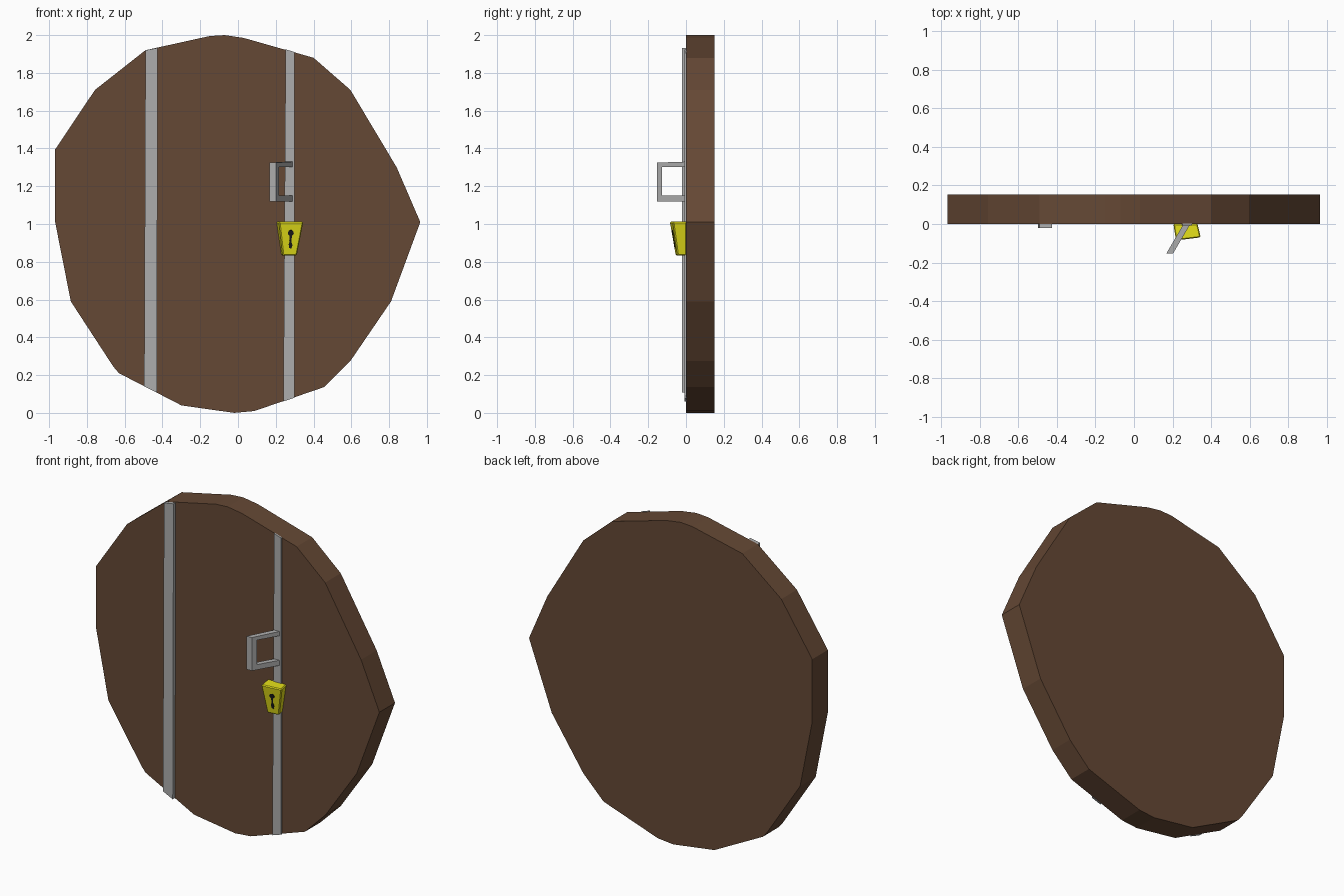
import bpy, bmesh, math
from mathutils import Vector

if "Cube" in bpy.data.objects:
    bpy.data.objects.remove(bpy.data.objects["Cube"])


def material(name, rgb):
    m = bpy.data.materials.new(name)
    m.diffuse_color = (*rgb, 1)
    m.use_nodes = True
    m.node_tree.nodes["Principled BSDF"].inputs["Base Color"].default_value = m.diffuse_color
    return m


wood = material("dark wood", (0.13, 0.065, 0.035))
metal = material("grey metal", (0.42, 0.42, 0.42))
brass = material("yellow brass", (0.8, 0.76, 0.01))
black = material("black", (0.01, 0.01, 0.01))


def loft(name, back, front, mat, bevel=0.0):
    """Closed solid between two matching point loops."""
    bm = bmesh.new()
    a = [bm.verts.new(p) for p in back]
    b = [bm.verts.new(p) for p in front]
    n = len(a)
    bm.faces.new(a)
    bm.faces.new(b[::-1])
    for i in range(n):
        j = (i + 1) % n
        bm.faces.new((a[i], b[i], b[j], a[j]))
    bmesh.ops.recalc_face_normals(bm, faces=bm.faces[:])
    if bevel:
        bmesh.ops.bevel(bm, geom=bm.edges[:], offset=bevel, segments=1,
                        profile=0.5, affect='EDGES')
    me = bpy.data.meshes.new(name)
    bm.to_mesh(me)
    bm.free()
    me.materials.append(mat)
    ob = bpy.data.objects.new(name, me)
    bpy.context.collection.objects.link(ob)
    return ob


def slab(name, outline, y0, y1, mat):
    return loft(name, [(x, y1, z) for x, z in outline],
                [(x, y0, z) for x, z in outline], mat)


# Irregular round door
slab("door_panel", [
    (-0.49, 1.92), (-0.15, 1.995), (-0.07, 2.0), (0.03, 1.985), (0.40, 1.88),
    (0.595, 1.71), (0.84, 1.30), (0.965, 1.01), (0.81, 0.59), (0.595, 0.275),
    (0.457, 0.137), (0.087, 0.01), (-0.02, 0.0), (-0.30, 0.04), (-0.63, 0.21),
    (-0.66, 0.245), (-0.885, 0.59), (-0.968, 1.01), (-0.968, 1.395),
    (-0.757, 1.71)], 0.0, 0.152, wood)

# Vertical metal straps
slab("left_strap", [(-0.49, 1.92), (-0.425, 1.932), (-0.43, 0.108),
                    (-0.497, 0.14)], -0.022, 0.002, metal)
slab("right_strap", [(0.252, 1.925), (0.30, 1.91), (0.30, 0.08),
                     (0.24, 0.06)], -0.008, 0.002, metal)

# Slanted C-shaped handle: profile in y-z, sheared sideways as it comes forward
profile = [(0, 1.33), (-0.154, 1.325), (-0.154, 1.12), (0, 1.12),
           (0, 1.152), (-0.127, 1.152), (-0.127, 1.303), (0, 1.303)]


def sheared(x):
    return [(x + 0.585 * y, y, z) for y, z in profile]


loft("handle", sheared(0.257), sheared(0.292), metal)

# Tapered padlock body, turned slightly
back_face = [(0.203, 0.002, 1.012), (0.33, 0.002, 1.012),
             (0.303, 0.002, 0.833), (0.23, 0.002, 0.833)]
front_face = [(0.217, -0.086, 1.012), (0.347, -0.07, 1.012),
              (0.312, -0.045, 0.833), (0.237, -0.055, 0.833)]
loft("padlock", back_face, front_face, brass, bevel=0.006)

# Keyhole laid on the sloping front of the padlock
tl, tr, br, bl = [Vector(p) for p in front_face]
centre = (tl + tr + br + bl) / 4
right = (tr - tl).normalized()
up = ((tl + tr) - (bl + br)).normalized()
normal = right.cross(up).normalized()
if normal.y > 0:
    normal.negate()


def on_lock(points, lift):
    return [centre + right * u + up * v + normal * lift for u, v in points]


circle = [(0.016 * math.cos(a), 0.03 + 0.016 * math.sin(a))
          for a in (2 * math.pi * i / 10 for i in range(10))]
slot = [(-0.006, 0.025), (0.007, 0.025), (0.005, -0.015), (0.011, -0.035),
        (0.007, -0.053), (-0.006, -0.05), (-0.009, -0.03), (-0.004, -0.012)]
for name, shape in (("keyhole_top", circle), ("keyhole_slot", slot)):
    loft(name, on_lock(shape, -0.004), on_lock(shape, 0.002), black)
